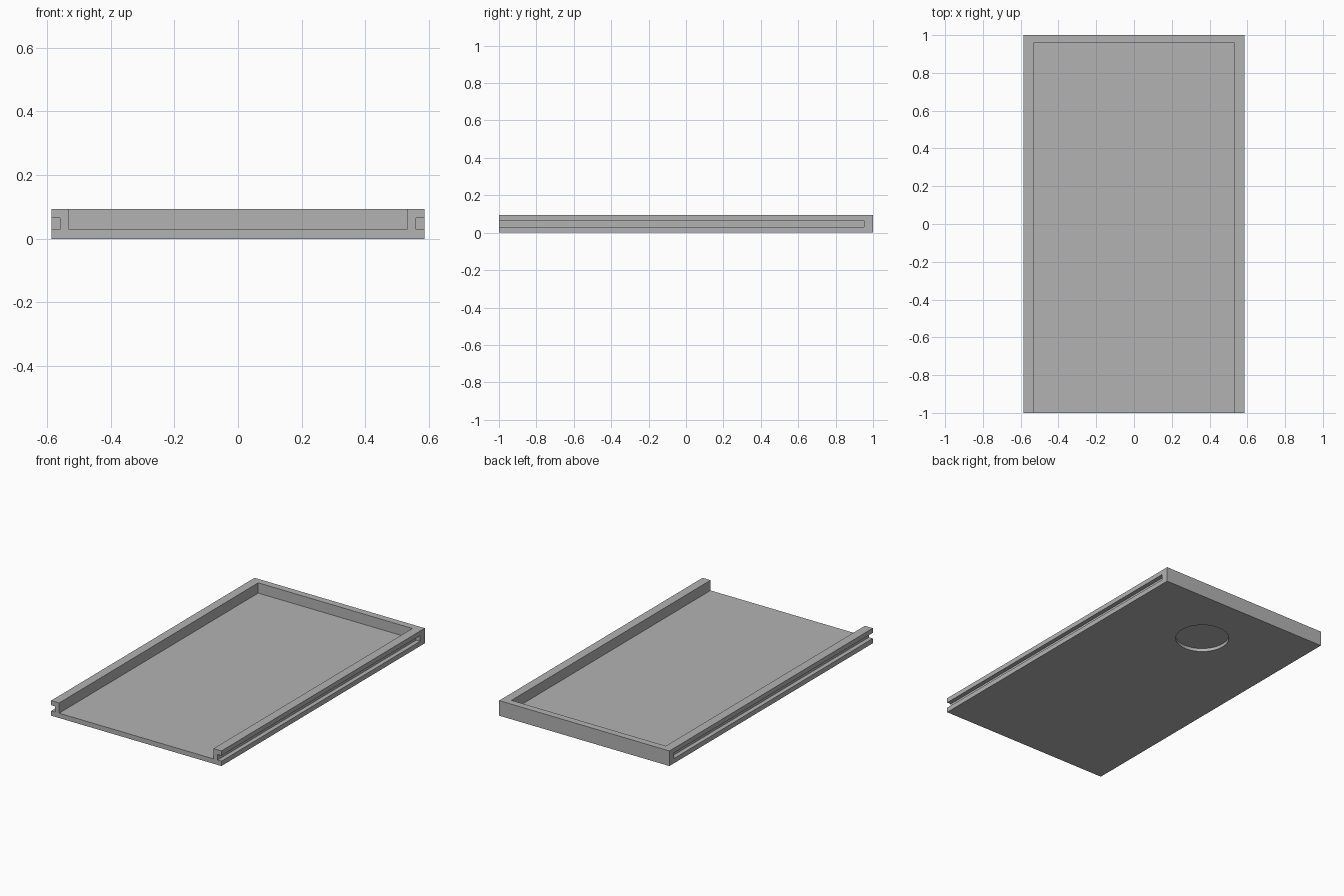
import bpy

cube = bpy.data.objects.get("Cube")
if cube:
    bpy.data.objects.remove(cube, do_unlink=True)

HALF_W, HEIGHT = 0.586, 0.094
FLOOR = 0.03
OVER = 0.1  # overshoot of the cutters past the open sides

grey = bpy.data.materials.new("plain grey")
grey.use_nodes = True
grey.diffuse_color = (0.45, 0.45, 0.45, 1)
grey.node_tree.nodes["Principled BSDF"].inputs["Base Color"].default_value = grey.diffuse_color


def box(name, low, high):
    """Box between two opposite corners."""
    centre = [(a + b) / 2 for a, b in zip(low, high)]
    bpy.ops.mesh.primitive_cube_add(size=1, location=centre)
    obj = bpy.context.object
    obj.name = name
    obj.scale = [b - a for a, b in zip(low, high)]
    bpy.ops.object.transform_apply(location=True, rotation=False, scale=True)
    obj.data.materials.append(grey)
    return obj


def cut(body, cutter):
    """Subtract the cutter from the body, then discard it."""
    cutter.hide_render = True
    mod = body.modifiers.new(cutter.name, 'BOOLEAN')
    mod.operation = 'DIFFERENCE'
    mod.solver = 'EXACT'
    mod.object = cutter
    bpy.context.view_layer.objects.active = body
    bpy.ops.object.modifier_apply(modifier=mod.name)
    bpy.data.objects.remove(cutter, do_unlink=True)


# Solid slab
tray = box("sliding_tray", (-HALF_W, -1, 0), (HALF_W, 1, HEIGHT))

# Shallow pocket, open at the top and front
cut(tray, box("pocket", (-0.531, -1 - OVER, FLOOR), (0.531, 0.957, HEIGHT + OVER)))

# Rail groove along each side, open at the front
for side in (-1, 1):
    xs = sorted((side * 0.559, side * (HALF_W + OVER)))
    cut(tray, box("rail_groove", (xs[0], -1 - OVER, FLOOR), (xs[1], 0.953, 0.065)))

# Round finger recess underneath, near the back
bpy.ops.mesh.primitive_cylinder_add(vertices=64, radius=0.155, depth=0.2,
                                    location=(0, 0.62, 0.02 - 0.1))
recess = bpy.context.object
recess.name = "finger_recess"
recess.data.materials.append(grey)
cut(tray, recess)

# Smooth the round wall, keep the edges sharp
bpy.ops.object.select_all(action='DESELECT')
tray.select_set(True)
bpy.context.view_layer.objects.active = tray
bpy.ops.object.shade_smooth_by_angle()
